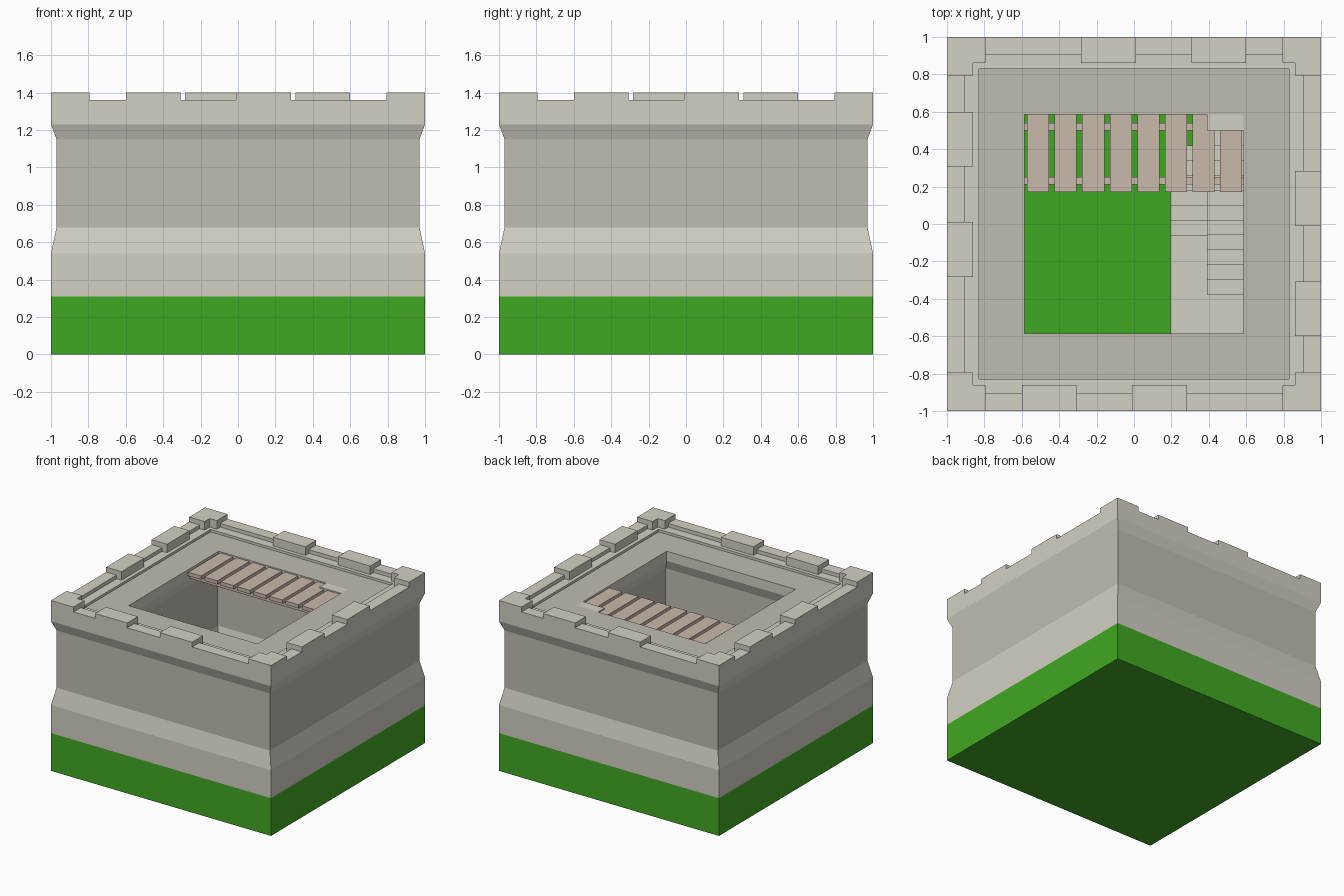
import bpy, bmesh
from mathutils import Matrix
from math import pi

if "Cube" in bpy.data.objects:
    bpy.data.objects.remove(bpy.data.objects["Cube"])


def material(name, rgb):
    m = bpy.data.materials.new(name)
    lin = [((c / 255 + 0.055) / 1.055) ** 2.4 for c in rgb]
    m.diffuse_color = (*lin, 1)
    m.use_nodes = True
    m.node_tree.nodes["Principled BSDF"].inputs["Base Color"].default_value = m.diffuse_color
    return m


LIGHT = material("light_stone", (211, 208, 195))
DARK = material("dark_stone", (192, 189, 176))
GRASS = material("grass", (64, 168, 34))
WOOD = material("wood", (201, 184, 170))


def finish(name, bm, mats, normals=True):
    if normals:
        bmesh.ops.recalc_face_normals(bm, faces=bm.faces)
    me = bpy.data.meshes.new(name)
    bm.to_mesh(me)
    bm.free()
    for m in mats:
        me.materials.append(m)
    ob = bpy.data.objects.new(name, me)
    bpy.context.collection.objects.link(ob)
    return ob


def box(name, x, y, z, mat):
    bm = bmesh.new()
    bmesh.ops.create_cube(bm, size=1)
    for v in bm.verts:
        v.co = [a + (b - a) * (c + 0.5) for (a, b), c in zip((x, y, z), v.co)]
    return finish(name, bm, [mat])


def prism(name, pts, axis, a, b, mat, turn=0):
    """Extrude a closed 2D outline along x (outline y,z) or z (outline x,y)."""
    bm = bmesh.new()
    place = (lambda p: (a, *p)) if axis == "x" else (lambda p: (*p, a))
    face = bm.faces.new([bm.verts.new(place(p)) for p in pts])
    ext = bmesh.ops.extrude_face_region(bm, geom=[face])
    moved = [g for g in ext["geom"] if isinstance(g, bmesh.types.BMVert)]
    bmesh.ops.translate(bm, verts=moved,
                        vec=(b - a, 0, 0) if axis == "x" else (0, 0, b - a))
    bmesh.ops.transform(bm, matrix=Matrix.Rotation(turn, 4, "Z"), verts=bm.verts)
    return finish(name, bm, [mat])


# Grass block
G = 0.31
box("ground", (-1, 1), (-1, 1), (0, G), GRASS)

# Square wall ring: profile of (half width, height) from outer foot to inner foot
TOP = 1.31
profile = [(1, G), (1, .54), (.97, .68), (.97, 1.15), (1, 1.23), (1, 1.36),
           (.905, 1.36), (.905, 1.33), (.83, 1.33), (.83, TOP), (.585, TOP),
           (.585, 1.23), (.615, 1.15), (.615, .68), (.585, .54), (.585, G)]
dark_segments = (2, 9, 12)  # shaft outside, walkway, shaft inside
bm = bmesh.new()
rings = [[bm.verts.new((sx * h, sy * h, z))
          for sx, sy in ((-1, -1), (1, -1), (1, 1), (-1, 1))] for h, z in profile]
for i, (lo, hi) in enumerate(zip(rings, rings[1:])):
    for k in range(4):
        n = (k + 1) % 4
        f = bm.faces.new((lo[k], lo[n], hi[n], hi[k]))
        f.material_index = int(i in dark_segments or i == 9)
finish("wall", bm, [LIGHT, DARK], normals=False)

# Battlements: two merlons and one corner piece per side
merlon = [(-1, 1.36), (-1, 1.40), (-.86, 1.40), (-.86, 1.33), (-.905, 1.33), (-.905, 1.36)]
corner = [(-1, -1), (-.795, -1), (-.795, -.86), (-.86, -.86), (-.86, -.795), (-1, -.795)]
for k in range(4):
    for j, x in enumerate((-.6, -.01)):
        prism(f"merlon_{k}_{j}", merlon, "x", x, x + .293, LIGHT, k * pi / 2)
    prism(f"corner_merlon_{k}", corner, "z", 1.33, 1.40, LIGHT, k * pi / 2)

# Stairs: lower flight up to a landing, upper flight back up to the walkway
RISE, RUN, END = (TOP - G) / 19, .08, .585
LANDING = G + 7 * RISE


def flight(name, x0, x1, first, count, direction):
    pts = [(-END, G), (-END, LANDING)]
    z = LANDING
    for i in range(count):
        y = first + i * RUN
        pts.append((y, z))
        z += direction * RISE
        if z > G + .001:
            pts.append((y, z))
    pts += [(END, z), (END, G)] if direction > 0 else [(pts[-1][0], G)]
    clean = [p for i, p in enumerate(pts) if i == 0 or p != pts[i - 1]]
    prism(name, clean, "x", x0, x1, LIGHT)


flight("lower_stairs", .195, .39, -.06, 7, -1)
flight("upper_stairs", .39, END, -.38, 12, 1)

# Wooden platform: planks on two cross beams
for i in range(8):
    x = -.572 + i * .1475
    box(f"plank_{i}", (x, x + .118), (.17, .588), (1.27, 1.30), WOOD)
for i, y in enumerate((.21, .50)):
    box(f"beam_{i}", (-.6, .6), (y, y + .04), (1.23, 1.27), WOOD)
